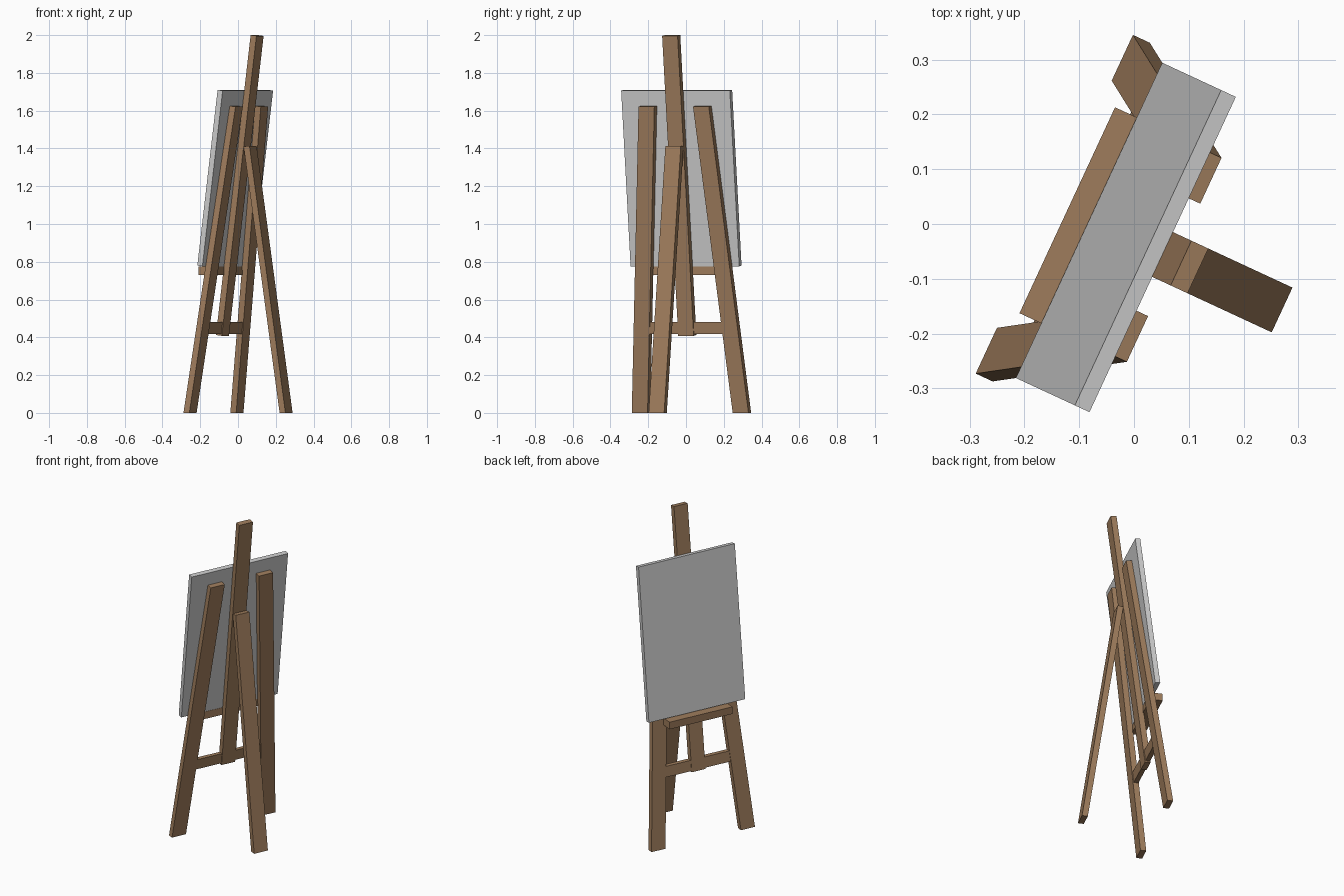
import bpy, bmesh
from mathutils import Vector

if "Cube" in bpy.data.objects:
    bpy.data.objects.remove(bpy.data.objects["Cube"])

U = Vector((0.421, 0.907, 0))    # across the easel
V = Vector((0.907, -0.421, 0))   # towards its back
C = -0.0285                      # middle of the easel along U
LEAN = 0.1274                    # backward lean of the front frame
T = 0.034                        # timber thickness


def material(name, rgb):
    m = bpy.data.materials.new(name)
    m.diffuse_color = (*rgb, 1)
    m.use_nodes = True
    m.node_tree.nodes["Principled BSDF"].inputs["Base Color"].default_value = m.diffuse_color
    return m


wood = material("brown wood", (0.342, 0.202, 0.107))
grey = material("canvas grey", (0.6, 0.6, 0.6))


def frame_v(z):
    """Front surface of the leaning frame at height z."""
    return -0.147 + LEAN * z


def beam(name, mat, low, high, half, thick, drop=0.0):
    """Box between two ends (u, front v, z); the far edge sits 'drop' lower on top."""
    bm = bmesh.new()
    rings = []
    for (u, v, z), d in ((low, 0 if low[2] == 0 else drop), (high, drop)):
        corners = ((-half, 0), (half, 0), (half, thick), (-half, thick))
        rings.append([bm.verts.new(U * (C + u + du) + V * (v + dv)
                                   + Vector((0, 0, z - (d if dv else 0))))
                      for du, dv in corners])
    a, b = rings
    bm.faces.new(a)
    bm.faces.new(b)
    for i in range(4):
        j = (i + 1) % 4
        bm.faces.new((a[i], a[j], b[j], b[i]))
    bmesh.ops.recalc_face_normals(bm, faces=bm.faces)
    me = bpy.data.meshes.new(name)
    bm.to_mesh(me)
    bm.free()
    me.materials.append(mat)
    ob = bpy.data.objects.new(name, me)
    bpy.context.collection.objects.link(ob)


# Splayed front legs
for side, s in (("left", -1), ("right", 1)):
    beam(f"front_leg_{side}", wood, (s * 0.2945, frame_v(0), 0),
         (s * 0.159, frame_v(1.625), 1.625), 0.046, T, 0.004)

# Centre mast
beam("mast", wood, (0, frame_v(0.412), 0.412), (0, frame_v(2), 2), 0.045, T, 0.004)

# Rear prop leg, leaning the other way
beam("rear_leg", wood, (0, 0.277, 0), (0, 0.067, 1.41), 0.045, T, -0.004)

# Cross bar between the front legs
beam("cross_bar", wood, (0, frame_v(0.418) + 0.003, 0.418),
     (0, frame_v(0.482) + 0.003, 0.482), 0.235, 0.027)

# Ledge that carries the canvas
beam("ledge", wood, (0, -0.121, 0.73), (0, -0.121, 0.775), 0.207, 0.073)

# Canvas board resting on the frame
beam("canvas", grey, (0, frame_v(0.78) - 0.0295, 0.78),
     (0, frame_v(1.71) - 0.0295, 1.71), 0.317, 0.0295, 0.004)
